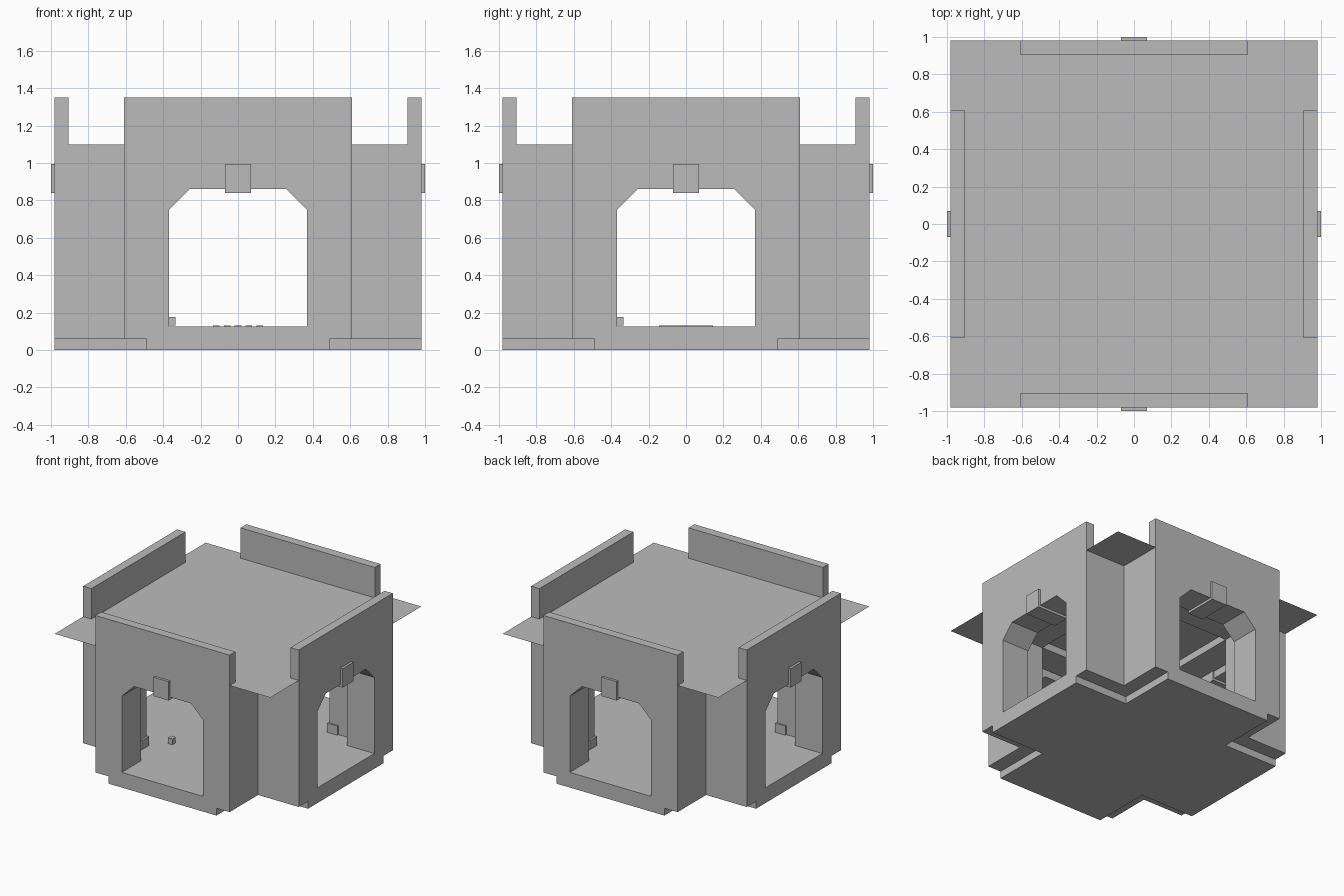
import bpy, bmesh
from math import pi
from mathutils import Matrix

cube = bpy.data.objects.get("Cube")
if cube:
    bpy.data.objects.remove(cube, do_unlink=True)

stone = bpy.data.materials.new("grey stone")
stone.use_nodes = True
grey = (0.5, 0.5, 0.5, 1)
stone.diffuse_color = grey
stone.node_tree.nodes["Principled BSDF"].inputs["Base Color"].default_value = grey

# Main dimensions
OUT, ARM, ROOM, INNER = 0.98, 0.61, 0.49, 0.73
FLOOR, ROOF, TOP = 0.125, 1.10, 1.35


def finish(name, bm, turn=0):
    bmesh.ops.recalc_face_normals(bm, faces=bm.faces)
    bm.transform(Matrix.Rotation(turn * pi / 2, 4, "Z"))
    mesh = bpy.data.meshes.new(name)
    bm.to_mesh(mesh)
    bm.free()
    mesh.materials.append(stone)
    obj = bpy.data.objects.new(name, mesh)
    bpy.context.collection.objects.link(obj)
    return obj


def prism(name, outline, low, high, turn=0, upright=False):
    """Extrude an outline along z, or along y when it is an upright x-z one."""
    bm = bmesh.new()
    place = (lambda a, b: (a, low, b)) if upright else (lambda a, b: (a, b, low))
    face = bm.faces.new([bm.verts.new(place(a, b)) for a, b in outline])
    ext = bmesh.ops.extrude_face_region(bm, geom=[face])
    verts = [v for v in ext["geom"] if isinstance(v, bmesh.types.BMVert)]
    step = (0, high - low, 0) if upright else (0, 0, high - low)
    bmesh.ops.translate(bm, verts=verts, vec=step)
    return finish(name, bm, turn)


def box(name, x0, x1, y0, y1, z0, z1, turn=0):
    return prism(name, [(x0, y0), (x1, y0), (x1, y1), (x0, y1)], z0, z1, turn)


def plus(w, r):
    quarter = [(w, -r), (w, -w), (r, -w)]
    pts = []
    for _ in range(4):
        pts += quarter
        quarter = [(-y, x) for x, y in quarter]
    return pts


# Stepped cross-shaped floor
prism("base", plus(ROOM, OUT), 0, 0.06)
prism("floor", plus(ARM, OUT), 0.06, FLOOR)

# Arched wall outline, an inverted U with a chamfered opening
half = [(ARM, ROOF), (ARM, FLOOR), (0.37, FLOOR), (0.37, 0.75), (0.26, 0.86)]
arch = half + [(-x, z) for x, z in reversed(half)]

# Inner corner pier outline
pier = [(ROOM, ROOM), (INNER, ROOM), (INNER, ARM), (ARM, ARM),
        (ARM, INNER), (ROOM, INNER)]

for i, side in enumerate(("front", "left", "back", "right")):
    prism(side + "_arch_wall", arch, -OUT, -INNER, i, upright=True)
    box(side + "_parapet", -ARM, ARM, -OUT, -0.905, ROOF, TOP, i)
    box(side + "_keystone", -0.07, 0.07, -1, -0.72, 0.84, 0.995, i)
    box(side + "_passage_ceiling", -ROOM, ROOM, -INNER, -ROOM, 0.92, ROOF, i)
    prism(side + "_corner_pier", pier, FLOOR, ROOF, i)
    box(side + "_pier_plinth", 0.475, 0.57, 0.475, 0.57, FLOOR, 0.2, i)

# Room ceiling and thin roof sheet reaching over the notched corners
box("room_ceiling", -ROOM, ROOM, -ROOM, ROOM, 0.98, ROOF)
sheet = bmesh.new()
sheet.faces.new([sheet.verts.new((x, y, ROOF)) for x, y in
                 ((-OUT, -OUT), (OUT, -OUT), (OUT, OUT), (-OUT, OUT))])
finish("roof", sheet)

# Floor grate and a small loose block
for i in range(5):
    x = (i - 2) * 0.058
    box("grate_bar", x - 0.018, x + 0.018, -0.145, 0.145, FLOOR, 0.131)
box("small_block", -0.375, -0.333, -0.375, -0.333, 0.13, 0.178)
